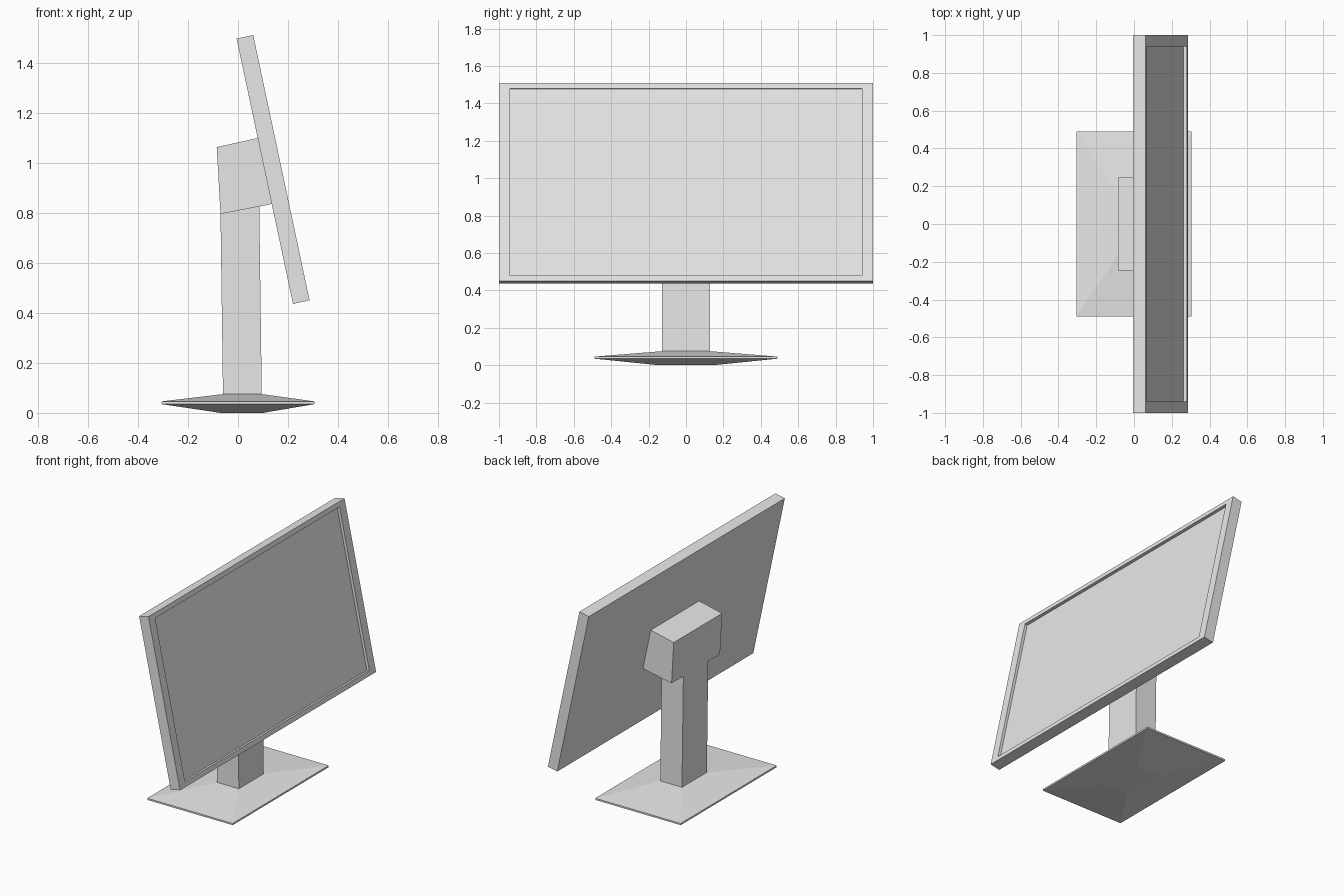
import bpy
import bmesh
import math

if "Cube" in bpy.data.objects:
    bpy.data.objects.remove(bpy.data.objects["Cube"], do_unlink=True)

# Single grey finish
GREY = (0.8, 0.8, 0.8, 1.0)
grey = bpy.data.materials.new("light_grey")
grey.use_nodes = True
grey.diffuse_color = GREY
grey.node_tree.nodes["Principled BSDF"].inputs["Base Color"].default_value = GREY


def loft(name, rings):
    """Skin a stack of four-point rings and cap both ends."""
    bm = bmesh.new()
    loops = [[bm.verts.new(p) for p in ring] for ring in rings]
    for a, b in zip(loops, loops[1:]):
        for i in range(4):
            j = (i + 1) % 4
            bm.faces.new((a[i], a[j], b[j], b[i]))
    bm.faces.new(loops[0])
    bm.faces.new(loops[-1])
    bmesh.ops.recalc_face_normals(bm, faces=bm.faces)
    mesh = bpy.data.meshes.new(name)
    bm.to_mesh(mesh)
    bm.free()
    mesh.materials.append(grey)
    obj = bpy.data.objects.new(name, mesh)
    bpy.context.collection.objects.link(obj)
    return obj


def flat_ring(z, x0, x1, y):
    return [(x0, -y, z), (x1, -y, z), (x1, y, z), (x0, y, z)]


def side_ring(y, profile):
    return [(x, y, z) for x, z in profile]


def upright_ring(x, y, z):
    return [(x, -y, -z), (x, y, -z), (x, y, z), (x, -y, z)]


# Lozenge-shaped foot with a thin rim
loft("base", [
    flat_ring(0.0, -0.07, 0.10, 0.145),
    flat_ring(0.035, -0.305, 0.305, 0.49),
    flat_ring(0.046, -0.305, 0.305, 0.49),
    flat_ring(0.075, -0.06, 0.095, 0.127),
])

# Neck, cut at a slant under the mount
neck = [(-0.06, 0.073), (0.095, 0.073), (0.085, 0.828), (-0.07, 0.797)]
loft("neck", [side_ring(y, neck) for y in (-0.127, 0.127)])

# Block joining the neck to the back of the display
mount = [(-0.07, 0.795), (0.14, 0.836), (0.084, 1.10), (-0.085, 1.062)]
loft("mount", [side_ring(y, mount) for y in (-0.247, 0.247)])

# Tilted display with a shallow recessed screen
HALF_W, HALF_H, THICK, RECESS = 1.0, 0.542, 0.068, 0.018
display = loft("display", [
    upright_ring(-THICK, HALF_W, HALF_H),
    upright_ring(0.0, HALF_W, HALF_H),
    upright_ring(0.0, HALF_W - 0.06, HALF_H - 0.031),
    upright_ring(-RECESS, HALF_W - 0.06, HALF_H - 0.031),
])
display.location = (0.1735, 0.0, 0.98)
display.rotation_euler = (0.0, math.radians(-12), 0.0)
